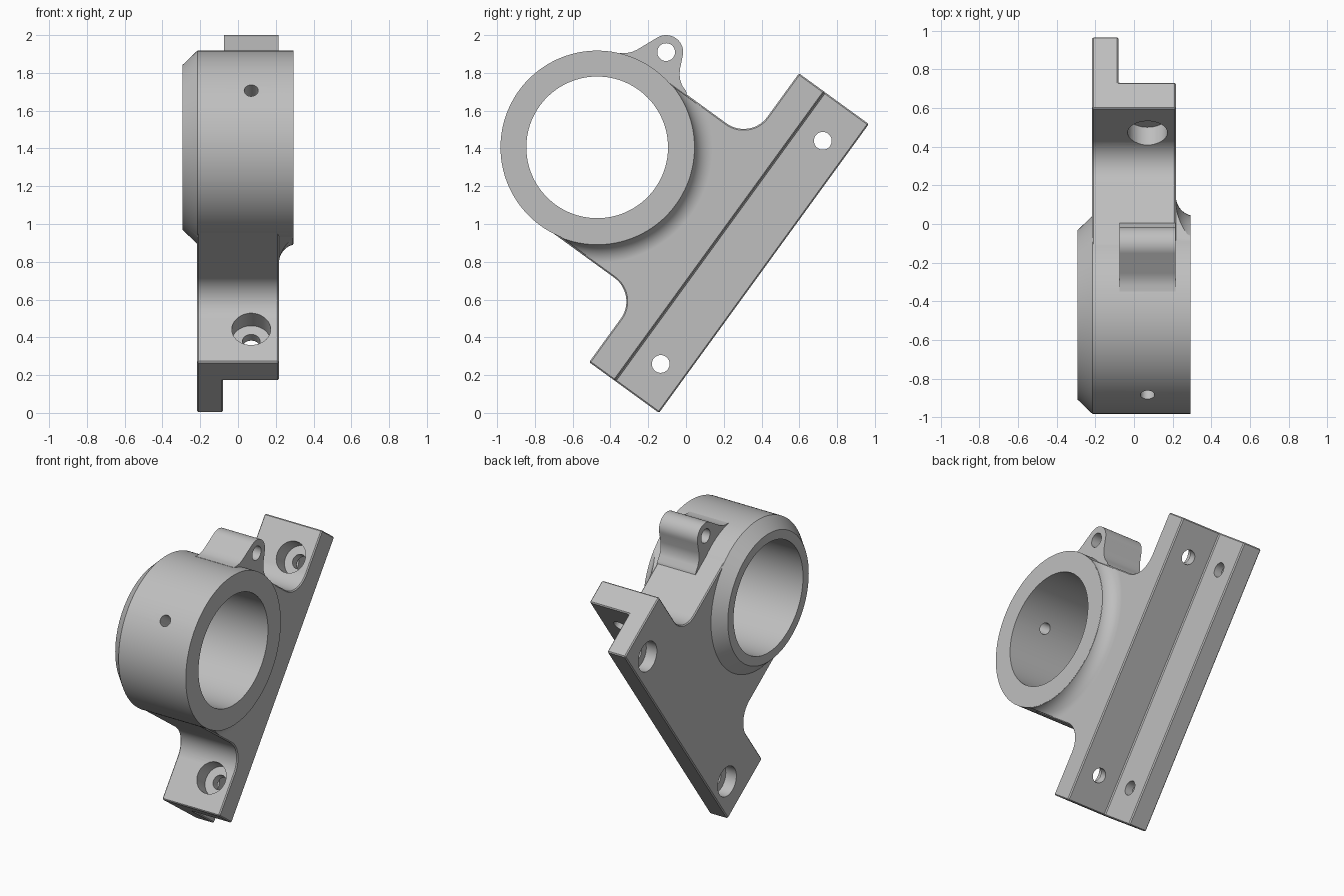
import bpy, bmesh, math
from mathutils import Vector

if "Cube" in bpy.data.objects:
    bpy.data.objects.remove(bpy.data.objects["Cube"])

# Tilted frame of the bracket: "along" runs up the flange, "out" points to the ring
TILT = math.radians(54)
ALONG = Vector((0, math.cos(TILT), math.sin(TILT)))
OUT = Vector((0, -math.sin(TILT), math.cos(TILT)))
CORNER = Vector((0, -0.143, 0))
X = Vector((1, 0, 0))

LENGTH, MID = 1.89, 0.945        # flange length and its middle
LIP, TOP = 0.29, 0.457           # heights of lip and flange top
HALF = 0.217                     # half thickness of the plate
NECK, FILLET = 0.505, 0.155      # neck half width, corner radius
RING_V, RING_R, RING_X = 1.091, 0.512, 0.293
LIP_X, HOLE_X, HOLE_U = -0.08, 0.07, 0.73

grey = bpy.data.materials.new("light grey metal")
grey.use_nodes = True
colour = (0.52, 0.52, 0.52, 1)
grey.diffuse_color = colour
grey.node_tree.nodes["Principled BSDF"].inputs["Base Color"].default_value = colour


def place(u, v, x=0):
    return CORNER + ALONG * u + OUT * v + X * x


def finish(bm, name):
    bmesh.ops.recalc_face_normals(bm, faces=bm.faces)
    mesh = bpy.data.meshes.new(name)
    bm.to_mesh(mesh)
    bm.free()
    mesh.materials.append(grey)
    obj = bpy.data.objects.new(name, mesh)
    bpy.context.collection.objects.link(obj)
    return obj


def prism(name, points, x0, x1):
    """Extrude a side outline along x."""
    bm = bmesh.new()
    face = bm.faces.new([bm.verts.new(p + X * x0) for p in points])
    new = bmesh.ops.extrude_face_region(bm, geom=[face])["geom"]
    bmesh.ops.translate(bm, vec=X * (x1 - x0),
                        verts=[g for g in new if isinstance(g, bmesh.types.BMVert)])
    return finish(bm, name)


def lathe(name, origin, axis, profile, sides=48):
    """Revolve (distance, radius) pairs around an axis and cap both ends."""
    bm = bmesh.new()
    a = axis.orthogonal().normalized()
    b = axis.cross(a)
    loops = []
    for t, r in profile:
        turns = [2 * math.pi * i / sides for i in range(sides)]
        loops.append([bm.verts.new(origin + axis * t + (a * math.cos(k) + b * math.sin(k)) * r)
                      for k in turns])
    for low, high in zip(loops, loops[1:]):
        for i in range(sides):
            j = (i + 1) % sides
            bm.faces.new((low[i], low[j], high[j], high[i]))
    bm.faces.new(loops[0])
    bm.faces.new(loops[-1])
    return finish(bm, name)


def apply(obj, mod):
    bpy.context.view_layer.objects.active = obj
    bpy.ops.object.modifier_apply(modifier=mod.name)


def combine(obj, other, operation):
    mod = obj.modifiers.new("combine", "BOOLEAN")
    mod.operation, mod.solver, mod.object = operation, "EXACT", other
    apply(obj, mod)
    bpy.data.objects.remove(other)


def rect(u0, u1, v0, v1):
    return [place(u0, v0), place(u1, v0), place(u1, v1), place(u0, v1)]


# Plate outline: flange with a neck joined by round inner corners
half = [(LENGTH / 2, 0), (LENGTH / 2, TOP)]
for i in range(15):
    k = math.pi / 2 * i / 14
    half.append((NECK + FILLET * (1 - math.sin(k)), TOP + FILLET * (1 - math.cos(k))))
half.append((NECK, RING_V))
outline = [place(MID + u, v) for u, v in half]
outline += [place(MID - u, v) for u, v in reversed(half)]
bracket = prism("clamp_bracket", outline, -HALF, HALF)

# Recess that leaves a thin lip on one side
combine(bracket, prism("recess", rect(-0.1, LENGTH + 0.1, -0.1, LIP), LIP_X, 0.5), "DIFFERENCE")
bevel = bracket.modifiers.new("edge", "BEVEL")
bevel.width, bevel.segments = 0.007, 1
bevel.limit_method, bevel.angle_limit = "ANGLE", math.radians(40)
apply(bracket, bevel)

# Flared fillet between the neck and the ring
centre = place(MID, RING_V)
r = 0.1
flare = [(0.1, RING_R + r)]
end = math.acos((HALF + r - RING_X + 0.001) / r)
for i in range(13):
    k = end * i / 12
    flare.append((HALF + r - r * math.cos(k), RING_R + r - r * math.sin(k)))
fillet = lathe("ring_fillet", centre, X, flare, 128)
combine(fillet, prism("fillet_limit", rect(MID - 0.497, MID + 0.497, 0.4, RING_V), 0, 0.5),
        "INTERSECT")
combine(bracket, fillet, "UNION")

# Ring with a chamfer on one end
ring = [(-RING_X, 0.437), (0.002 - HALF, RING_R), (RING_X, RING_R)]
combine(bracket, lathe("ring", centre, X, ring, 128), "UNION")

# Ear on top of the ring
ear_centre = Vector((0, -0.105, 1.91))
ear = [(-0.36, 1.86), (-0.35, 1.905), (-0.315, 1.905), (-0.285, 1.911), (-0.255, 1.925)]
for i in range(17):
    k = math.radians(121 - 137 * i / 16)
    ear.append((-0.105 + 0.09 * math.cos(k), 1.91 + 0.09 * math.sin(k)))
ear += [(-0.032, 1.82), (-0.034, 1.79), (-0.03, 1.76), (-0.02, 1.733), (0.0, 1.704),
        (0.01, 1.66), (-0.1, 1.7), (-0.2, 1.75)]
combine(bracket, prism("ear", [Vector((0, y, z)) for y, z in ear], -0.075, HALF - 0.002), "UNION")

# Bore, ear hole and set screw hole
combine(bracket, lathe("bore", centre, X, [(-0.5, 0.375), (0.5, 0.375)], 128), "DIFFERENCE")
combine(bracket, lathe("ear_hole", ear_centre, X, [(-0.3, 0.047), (0.4, 0.047)]), "DIFFERENCE")
combine(bracket, lathe("screw_hole", centre + X * HOLE_X, OUT, [(0.2, 0.037), (0.7, 0.037)]),
        "DIFFERENCE")

# Counterbored holes through the flange and through the lip at both ends
for side in (-1, 1):
    u = MID + side * HOLE_U
    down = [(-0.2, 0.103), (0.11, 0.103), (0.11, 0.047), (0.3, 0.047)]
    combine(bracket, lathe("flange_hole", place(u, TOP, HOLE_X), -OUT, down), "DIFFERENCE")
    through = [(-0.2, 0.1), (0.08, 0.1), (0.08, 0.047), (0.6, 0.047)]
    combine(bracket, lathe("lip_hole", place(u, 0.145, -HALF), X, through), "DIFFERENCE")

# Smooth curved faces, keep edges sharp
bpy.ops.object.select_all(action="DESELECT")
bracket.select_set(True)
bpy.context.view_layer.objects.active = bracket
bpy.ops.object.shade_smooth_by_angle(angle=math.radians(25))
weighted = bracket.modifiers.new("weighted", "WEIGHTED_NORMAL")
weighted.keep_sharp = True
